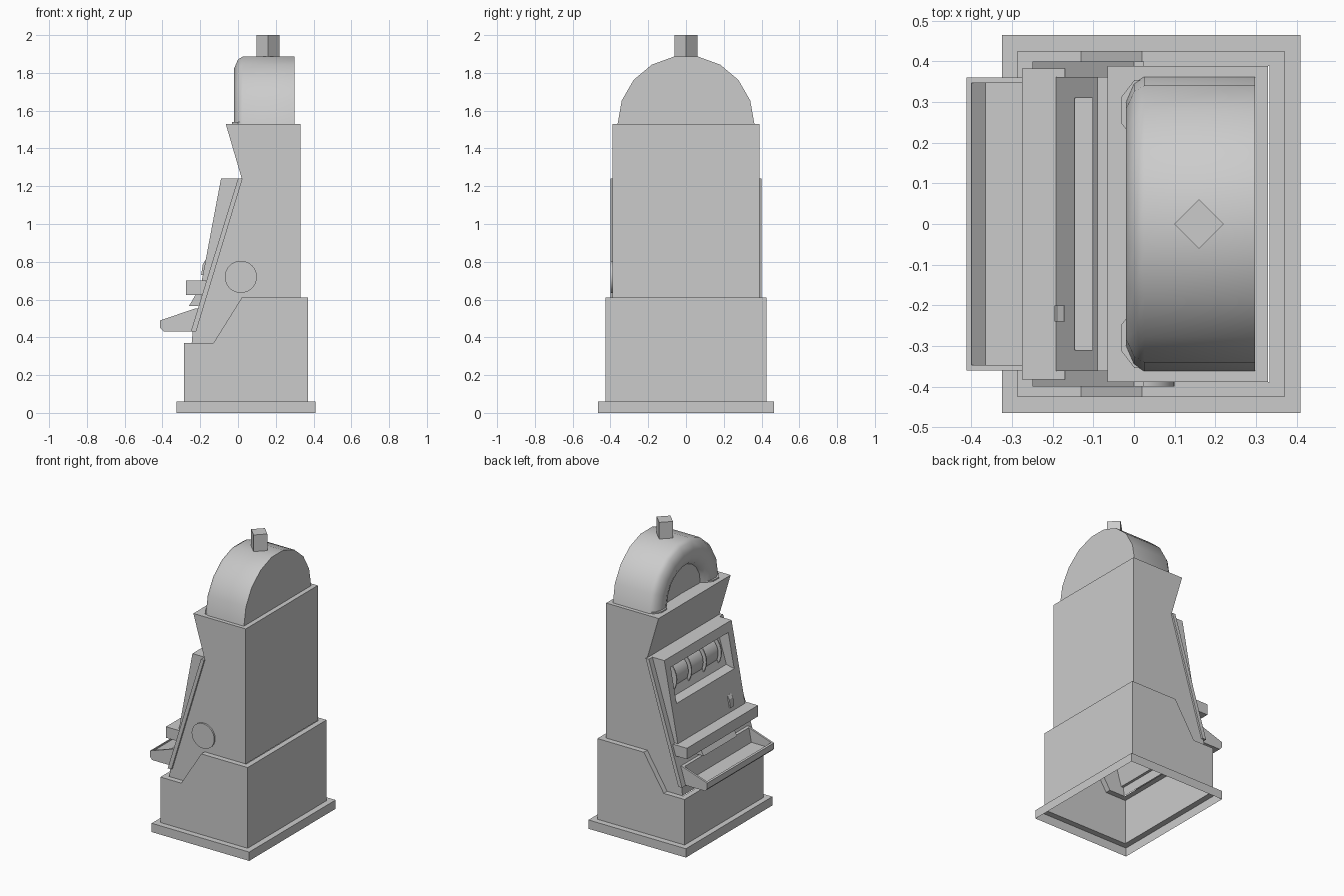
import bpy, bmesh, math
from mathutils import Matrix

if "Cube" in bpy.data.objects:
    bpy.data.objects.remove(bpy.data.objects["Cube"])

grey = bpy.data.materials.new("plain_grey")
grey.use_nodes = True
grey.diffuse_color = (0.6, 0.6, 0.6, 1)
grey.node_tree.nodes["Principled BSDF"].inputs["Base Color"].default_value = (0.6, 0.6, 0.6, 1)


def finish(name, bm):
    bmesh.ops.recalc_face_normals(bm, faces=bm.faces)
    me = bpy.data.meshes.new(name)
    bm.to_mesh(me)
    bm.free()
    me.materials.append(grey)
    ob = bpy.data.objects.new(name, me)
    bpy.context.collection.objects.link(ob)
    return ob


def prism_mesh(profile, half, y=0):
    """Side profile (x, z) extruded across the width."""
    bm = bmesh.new()
    face = bm.faces.new([bm.verts.new((x, y - half, z)) for x, z in profile])
    out = bmesh.ops.extrude_face_region(bm, geom=[face])
    verts = [v for v in out["geom"] if isinstance(v, bmesh.types.BMVert)]
    bmesh.ops.translate(bm, verts=verts, vec=(0, 2 * half, 0))
    bmesh.ops.recalc_face_normals(bm, faces=bm.faces)
    return bm


def prism(name, profile, half, y=0):
    return finish(name, prism_mesh(profile, half, y))


def rect(x0, x1, z0, z1):
    return [(x0, z0), (x1, z0), (x1, z1), (x0, z1)]


def shell(name, profile, half, inset, open_top):
    """Prism with an open underside; the top can be an open ledge."""
    bm = prism_mesh(profile, half)
    bm.normal_update()
    low = [f for f in bm.faces if f.normal.z < -0.5 or (not open_top and f.calc_center_median().z < 0.62
           and abs(f.normal.y) < 0.5 and f.normal.z < -0.3)]
    bmesh.ops.delete(bm, geom=low, context="FACES")
    if open_top:
        top = [f for f in bm.faces if f.normal.z > 0.4]
        bmesh.ops.inset_region(bm, faces=top, thickness=inset, use_boundary=True, use_even_offset=True)
        bmesh.ops.delete(bm, geom=top, context="FACES")
    return finish(name, bm)


def disc(name, x, y, z, radius, depth, sides, axis="Y", scale_y=1, turn=0):
    bm = bmesh.new()
    bmesh.ops.create_cone(bm, cap_ends=True, segments=sides, radius1=radius, radius2=radius, depth=depth)
    rot = Matrix.Rotation(math.pi / 2, 4, "X") if axis == "Y" else Matrix.Rotation(turn, 4, "Z")
    mat = Matrix.Translation((x, y, z)) @ Matrix.Diagonal((1, scale_y, 1, 1)) @ rot
    bmesh.ops.transform(bm, matrix=mat, verts=bm.verts)
    return finish(name, bm)


def cut(ob, cutter):
    cutter.hide_render = True
    mod = ob.modifiers.new("cut", "BOOLEAN")
    mod.operation = "DIFFERENCE"
    mod.solver = "EXACT"
    mod.object = cutter
    bpy.context.view_layer.objects.active = ob
    bpy.ops.object.modifier_apply(modifier=mod.name)
    bpy.data.objects.remove(cutter)


def arch(name, profile, z, steps):
    """Profile (x, radius) swept through a half turn about the x axis."""
    bm = bmesh.new()
    rings = []
    for i in range(steps + 1):
        a = math.pi * i / steps
        rings.append([bm.verts.new((x, r * math.cos(a), z + r * math.sin(a))) for x, r in profile])
    for a, b in zip(rings, rings[1:]):
        for j in range(len(profile) - 1):
            bm.faces.new((a[j], a[j + 1], b[j + 1], b[j]))
    bmesh.ops.remove_doubles(bm, verts=bm.verts, dist=0.0001)
    return finish(name, bm)


# Hollow plinth and cabinet, open underneath
shell("plinth", rect(-0.325, 0.41, 0, 0.06), 0.465, 0.04, True)
shell("lower_cabinet", [(-0.287, 0.06), (0.37, 0.06), (0.37, 0.61), (0.02, 0.61),
                        (-0.13, 0.37), (-0.287, 0.37)], 0.425, 0.037, True)
step = [(-0.245, 0.37), (-0.13, 0.37), (0.02, 0.61), (0.33, 0.61)]
shell("upper_cabinet", step + [(0.33, 1.53), (-0.065, 1.53), (0.02, 1.24), (-0.24, 0.43)],
      0.388, 0, False)

# Sloping door plate whose edges show on both sides
prism("door_plate", [(0.0, 1.24), (0.024, 1.24), (-0.222, 0.43), (-0.25, 0.43)], 0.4)

# Display panel with a window and reels
panel = prism("display_panel", [(-0.09, 1.24), (0.0, 1.24), (-0.188, 0.63), (-0.205, 0.63)], 0.362)
cut(panel, prism("window_cutter", [(-0.2, 0.93), (0.05, 0.99), (0.05, 1.16), (-0.2, 1.19)], 0.31))
reels = []
for i in range(3):
    reels.append(disc("reel", 0.02, 0.16 * (i - 1), 1.065, 0.105, 0.13, 32))
for i in range(4):
    disc("reel_divider", 0.03, 0.16 * (i - 1.5), 1.065, 0.13, 0.008, 32)

# Coin slot on the panel
slot = prism("coin_slot", [(-0.195, 0.73), (-0.17, 0.73), (-0.155, 0.81), (-0.172, 0.81), (-0.187, 0.785)],
             0.02, -0.22)

# Button shelf, payout lip and coin tray
prism("button_shelf", rect(-0.275, -0.17, 0.625, 0.7), 0.383)
prism("payout_lip", [(-0.26, 0.565), (-0.205, 0.565), (-0.19, 0.63), (-0.222, 0.63)], 0.18)
tray = prism("coin_tray", [(-0.412, 0.49), (-0.412, 0.45), (-0.395, 0.432), (-0.235, 0.432),
                           (-0.205, 0.553), (-0.225, 0.553)], 0.36)
cut(tray, prism("tray_cutter", [(-0.4, 0.6), (-0.4, 0.485), (-0.365, 0.455), (-0.25, 0.455),
                                (-0.222, 0.6)], 0.347))

# Lever mount on one side
mount = disc("lever_mount", 0.015, -0.388, 0.72, 0.085, 0.022, 32)

# Arched top with a rounded front rim, its feet and the beacon
dome = arch("arched_top", [(0.298, 0), (0.298, 0.362), (0.025, 0.362), (0.0, 0.346), (-0.02, 0.3),
                           (-0.02, 0.25), (0.0, 0.205), (0.025, 0.19), (0.03, 0)], 1.53, 9)
for side in (-1, 1):
    disc("rim_foot", 0.025, side * 0.28, 1.533, 0.062, 0.012, 8, "Z", 1.3, math.pi / 8)
disc("beacon", 0.16, 0, 1.935, 0.061, 0.13, 4, "Z")

# Smooth shading on the round parts
bpy.ops.object.select_all(action="DESELECT")
for ob in reels + [mount, dome]:
    ob.select_set(True)
bpy.context.view_layer.objects.active = dome
bpy.ops.object.shade_smooth_by_angle(angle=math.radians(40))
